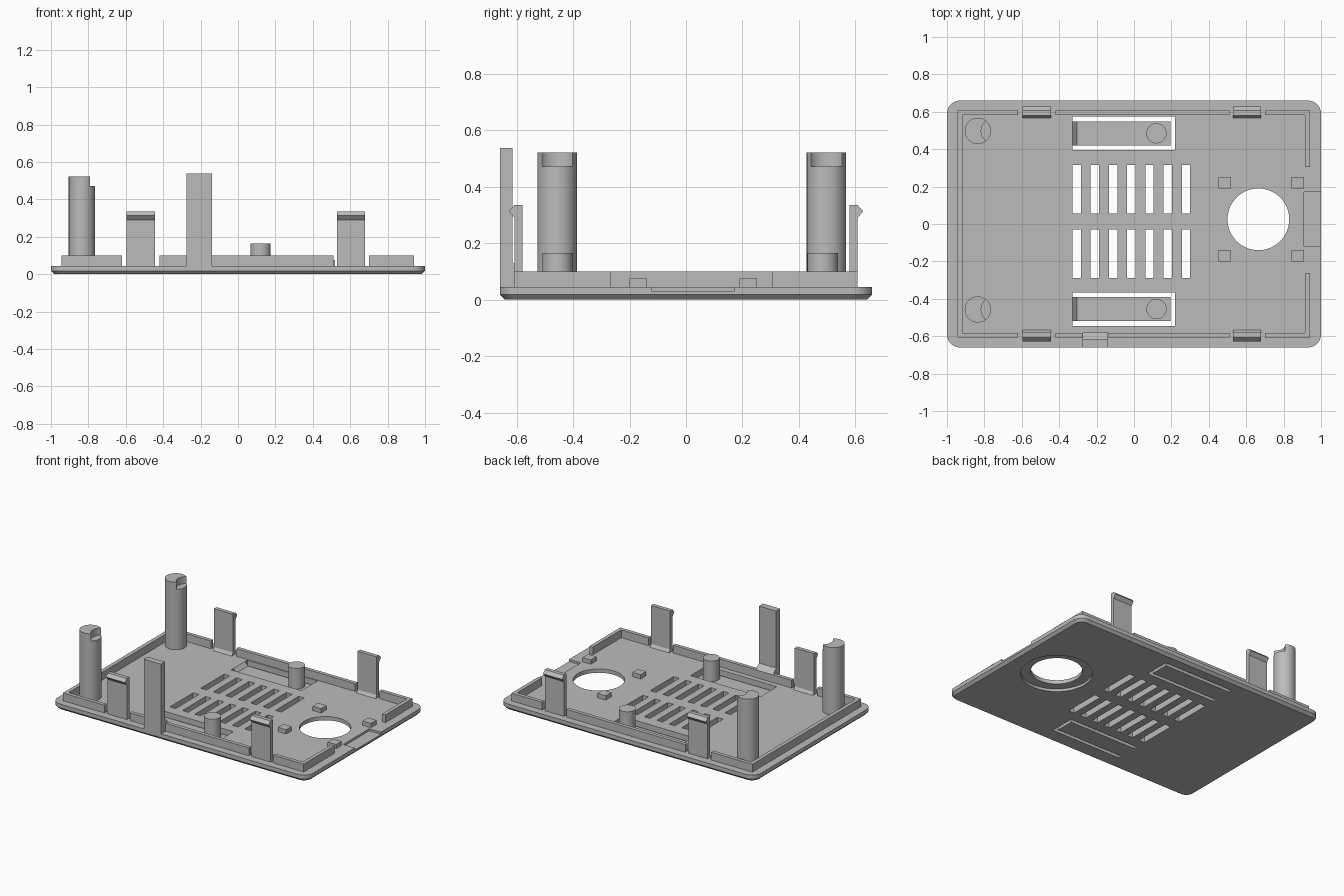
import bpy, bmesh, math
from mathutils import Vector

if "Cube" in bpy.data.objects:
    bpy.data.objects.remove(bpy.data.objects["Cube"])

grey = bpy.data.materials.new("light grey plastic")
grey.diffuse_color = (0.5, 0.5, 0.5, 1)
grey.use_nodes = True
grey.node_tree.nodes["Principled BSDF"].inputs["Base Color"].default_value = grey.diffuse_color

FLOOR = 0.045   # top of the base plate
LIP = 0.10      # top of the rim


def finish(bm, name):
    bmesh.ops.recalc_face_normals(bm, faces=bm.faces)
    me = bpy.data.meshes.new(name)
    bm.to_mesh(me)
    bm.free()
    ob = bpy.data.objects.new(name, me)
    bpy.context.collection.objects.link(ob)
    me.materials.append(grey)
    return ob


def prism(name, pts, axis, a, b):
    """Extrude a 2D outline along an axis from a to b (x: yz, y: xz, z: xy)."""
    place = {"x": lambda p, t: (t, p[0], p[1]),
             "y": lambda p, t: (p[0], t, p[1]),
             "z": lambda p, t: (p[0], p[1], t)}[axis]
    bm = bmesh.new()
    face = bm.faces.new([bm.verts.new(place(p, a)) for p in pts])
    ext = bmesh.ops.extrude_face_region(bm, geom=[face])
    move = Vector(place((0, 0), b - a))
    bmesh.ops.translate(bm, vec=move, verts=[
        g for g in ext["geom"] if isinstance(g, bmesh.types.BMVert)])
    return finish(bm, name)


def box(name, x0, x1, y0, y1, z0, z1):
    return prism(name, [(x0, y0), (x1, y0), (x1, y1), (x0, y1)], "z", z0, z1)


def circle(cx, cy, r, n=48):
    return [(cx + r * math.cos(2 * math.pi * i / n),
             cy + r * math.sin(2 * math.pi * i / n)) for i in range(n)]


def cylinder(name, cx, cy, r, z0, z1, n=48):
    return prism(name, circle(cx, cy, r, n), "z", z0, z1)


def cut(ob, cutter):
    mod = ob.modifiers.new("cut", "BOOLEAN")
    mod.operation, mod.solver, mod.object = "DIFFERENCE", "EXACT", cutter
    bpy.context.view_layer.objects.active = ob
    bpy.ops.object.modifier_apply(modifier=mod.name)
    bpy.data.objects.remove(cutter)


def smooth(ob):
    bpy.ops.object.select_all(action="DESELECT")
    ob.select_set(True)
    bpy.context.view_layer.objects.active = ob
    bpy.ops.object.shade_smooth_by_angle(angle=math.radians(30))


def rounded(hx, hy, r, n=8):
    pts = []
    for k, (sx, sy) in enumerate([(1, 1), (-1, 1), (-1, -1), (1, -1)]):
        for i in range(n + 1):
            a = math.pi / 2 * (k + i / n)
            pts.append((sx * (hx - r) + r * math.cos(a),
                        sy * (hy - r) + r * math.sin(a)))
    return pts


# Base plate: rounded rectangle with a chamfered lower edge
bm = bmesh.new()
rings = [[bm.verts.new((x, y, z)) for x, y in rounded(1 - d, 0.66 - d, 0.07 - d)]
         for d, z in ((0.018, 0), (0, 0.018), (0, FLOOR))]
bm.faces.new(rings[0])
bm.faces.new(rings[2])
n = len(rings[0])
for lo, hi in zip(rings, rings[1:]):
    for i in range(n):
        j = (i + 1) % n
        bm.faces.new([lo[i], lo[j], hi[j], hi[i]])
plate = finish(bm, "base_plate")

# Round opening with a shallow counterbore underneath
cut(plate, cylinder("opening_cutter", 0.665, 0.025, 0.165, -0.1, 0.2, 64))
cut(plate, cylinder("counterbore_cutter", 0.665, 0.025, 0.23, -0.1, 0.018, 64))

# Two rows of vent slots
for i in range(7):
    x = -0.307 + i * 0.0975
    for y0, y1 in ((0.055, 0.315), (-0.29, -0.03)):
        cut(plate, box("vent_cutter", x - 0.0225, x + 0.0225, y0, y1, -0.1, 0.2))

# Flexible button tongues: U-shaped gap, thinned tongue and a peg
for side, cy in (("back", 0.485), ("front", -0.455)):
    o, t = 0.09, 0.064
    gap = [(-0.33, cy - o), (0.22, cy - o), (0.22, cy + o), (-0.33, cy + o),
           (-0.33, cy + t), (0.195, cy + t), (0.195, cy - t), (-0.33, cy - t)]
    cut(plate, prism("gap_cutter", gap, "z", -0.1, 0.2))
    ramp = [(-0.33, FLOOR), (-0.305, 0.02), (0.205, 0.02), (0.205, 0.08), (-0.33, 0.08)]
    cut(plate, prism("ramp_cutter", ramp, "y", cy - t - 0.01, cy + t + 0.01))
    smooth(cylinder(side + "_button_peg", 0.12, cy, 0.054, 0.018, 0.165))

# Shallow recess on the right edge
cut(plate, box("recess_cutter", 0.908, 1.1, -0.12, 0.17, 0.03, 0.2))
smooth(plate)

# Rim with gaps for the clips and on the right side
rim = box("rim", -0.945, 0.94, -0.608, 0.608, FLOOR - 0.004, LIP)
cut(rim, box("inner_cutter", -0.918, 0.914, -0.582, 0.582, 0, 0.3))
for x0, x1 in ((-0.62, -0.42), (0.51, 0.70)):
    cut(rim, box("clip_gap_cutter", x0, x1, -1, 1, 0, 0.3))
cut(rim, box("side_gap_cutter", 0.8, 1.1, -0.265, 0.305, 0, 0.3))

# Snap clips: hooked outwards, with a small fillet at the inner foot
clip = [(0.567, FLOOR - 0.004), (0.567, FLOOR), (0.58, 0.065), (0.58, 0.336),
        (0.608, 0.336), (0.628, 0.314), (0.608, 0.29), (0.608, FLOOR - 0.004)]
for side, s in (("back", 1), ("front", -1)):
    for end, x in (("left", -0.52), ("right", 0.605)):
        prism(f"{side}_{end}_clip", [(s * y, z) for y, z in clip],
              "x", x - 0.075, x + 0.075)

# Tall flat arm on the front edge, braced against the rim
arm = [(-0.66, 0.02), (-0.66, 0.538), (-0.615, 0.538), (-0.615, 0.135),
       (-0.58, LIP), (-0.58, 0.02)]
prism("front_arm", arm, "x", -0.275, -0.14)

# Posts with a round notch at the top
for side, cy in (("back", 0.498), ("front", -0.457)):
    post = cylinder(side + "_post", -0.835, cy, 0.07, FLOOR - 0.004, 0.522)
    cut(post, cylinder("notch_cutter", -0.747, cy, 0.07, 0.472, 0.7))
    smooth(post)

# Locating blocks around the opening
for x in (0.485, 0.875):
    for y in (0.22, -0.17):
        box("locating_block", x - 0.033, x + 0.033, y - 0.031, y + 0.031,
            FLOOR - 0.004, 0.075)
